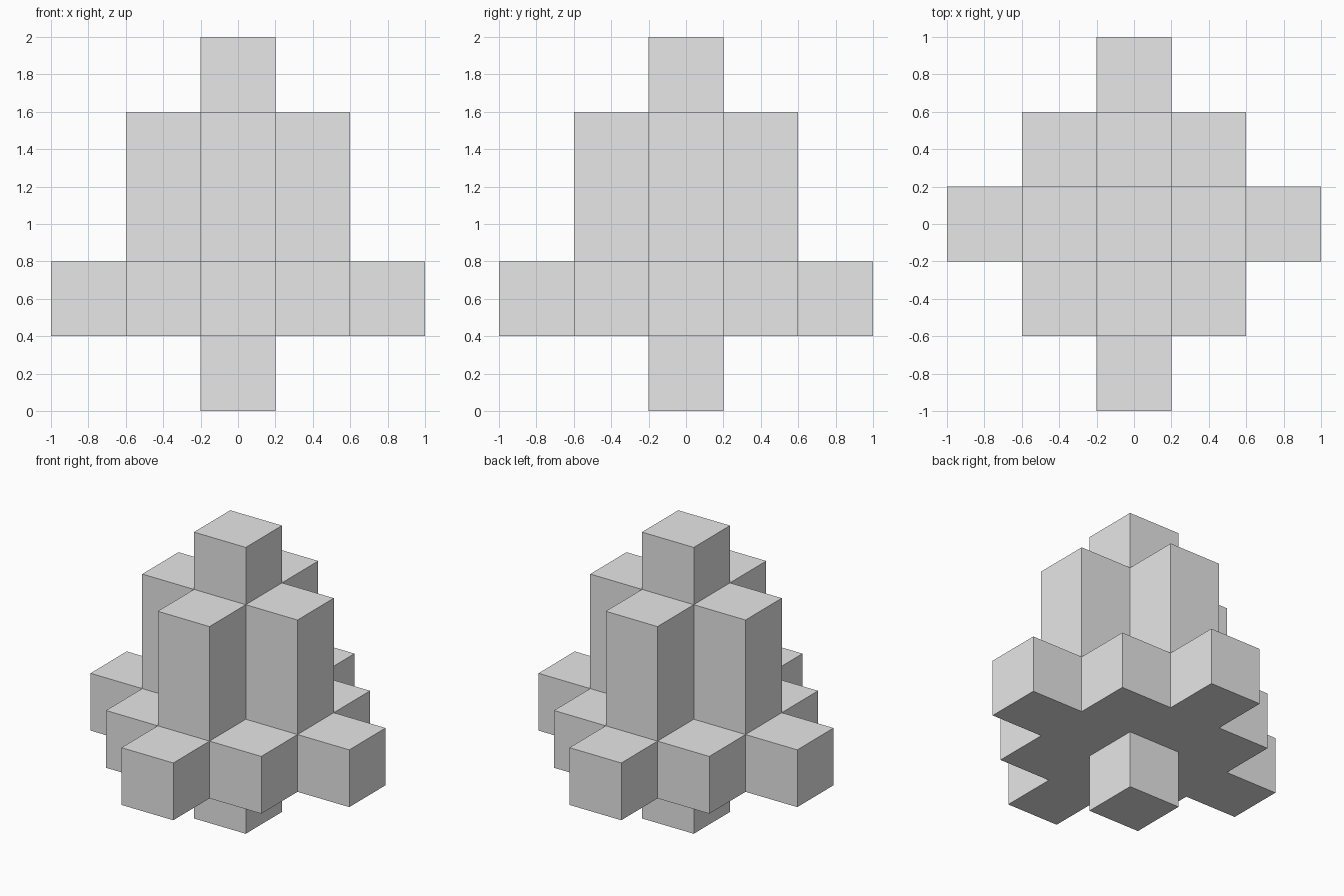
import bpy
import bmesh
from mathutils import Vector

CELL = 0.4
# Reach of each layer from the bottom up: a cell is filled when |x| + |y| <= reach
LAYER_REACH = [0, 2, 1, 1, 0]

cube = bpy.data.objects.get("Cube")
if cube:
    bpy.data.objects.remove(cube, do_unlink=True)

# Plain grey for the whole solid
grey = bpy.data.materials.new("light_grey")
grey.use_nodes = True
colour = (0.8, 0.8, 0.8, 1)
grey.diffuse_color = colour
grey.node_tree.nodes["Principled BSDF"].inputs["Base Color"].default_value = colour

# Filled cells of the stepped tower
cells = {
    (x, y, z)
    for z, reach in enumerate(LAYER_REACH)
    for x in range(-reach, reach + 1)
    for y in range(-reach, reach + 1)
    if abs(x) + abs(y) <= reach
}


def add_side(bm, centre, axis, sign):
    """Add the square side of a cell that faces along the signed axis."""
    normal, u, v = Vector(), Vector(), Vector()
    normal[axis] = sign
    u[(axis + 1) % 3] = 1
    v[(axis + 2) % 3] = sign
    corners = [normal - u - v, normal + u - v, normal + u + v, normal - u + v]
    bm.faces.new([bm.verts.new(centre + c * CELL / 2) for c in corners])


# One welded outer shell: only sides without a neighbour are kept
bm = bmesh.new()
for cell in sorted(cells):
    centre = (Vector(cell) + Vector((0, 0, 0.5))) * CELL
    for axis in range(3):
        for sign in (-1, 1):
            neighbour = list(cell)
            neighbour[axis] += sign
            if tuple(neighbour) not in cells:
                add_side(bm, centre, axis, sign)
bmesh.ops.remove_doubles(bm, verts=bm.verts[:], dist=0.001)

mesh = bpy.data.meshes.new("stepped_block_tower")
bm.to_mesh(mesh)
bm.free()
mesh.materials.append(grey)
tower = bpy.data.objects.new("stepped_block_tower", mesh)
bpy.context.collection.objects.link(tower)
